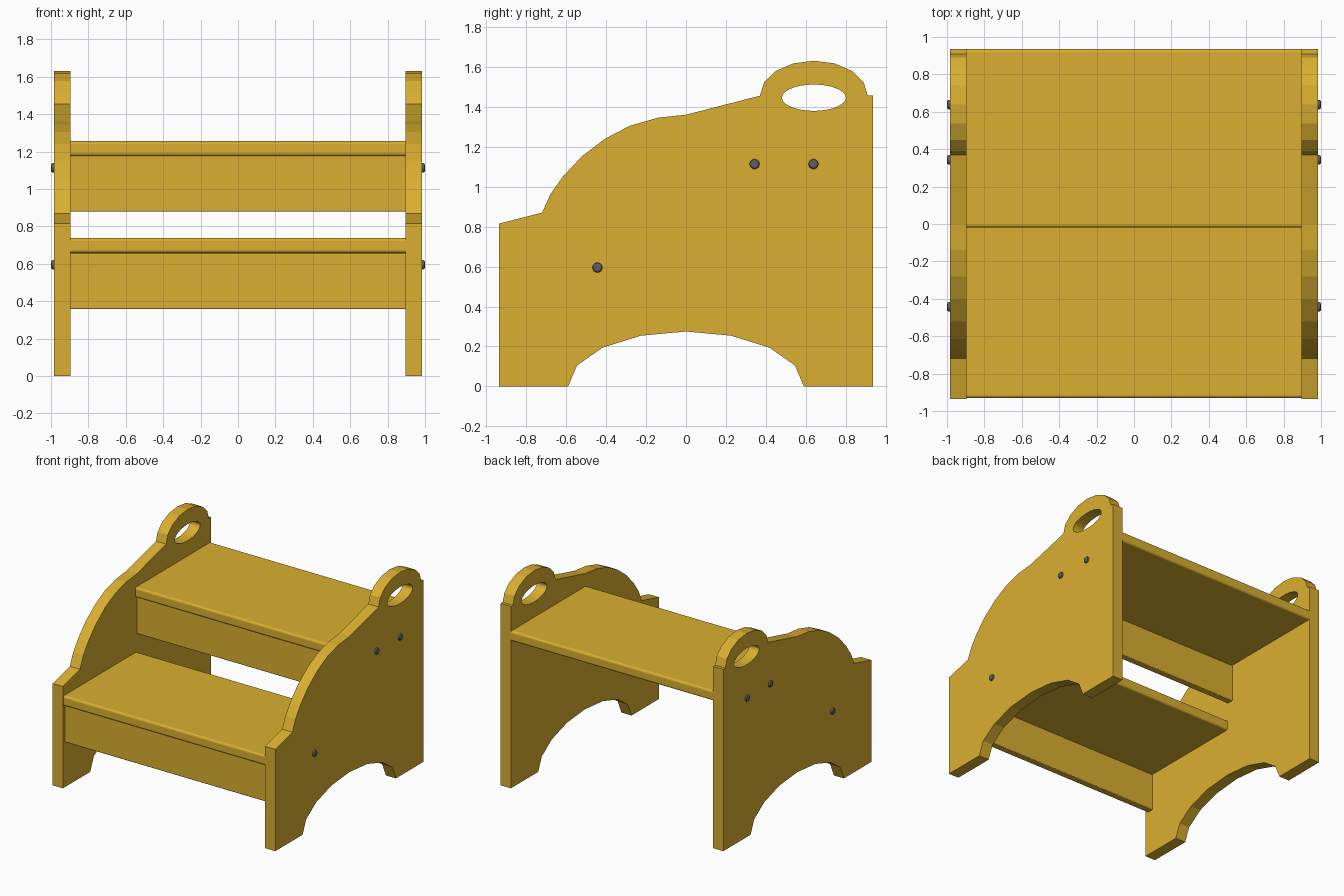
import bpy, bmesh
from math import sin, cos, pi
from mathutils import Matrix

if "Cube" in bpy.data.objects:
    bpy.data.objects.remove(bpy.data.objects["Cube"])


def material(name, color):
    m = bpy.data.materials.new(name)
    m.diffuse_color = color
    m.use_nodes = True
    m.node_tree.nodes["Principled BSDF"].inputs["Base Color"].default_value = m.diffuse_color
    return m


WOOD = material("golden_wood", (0.70, 0.43, 0.03, 1))
METAL = material("dark_metal", (0.12, 0.12, 0.13, 1))


def add_mesh(name, mesh, mat):
    ob = bpy.data.objects.new(name, mesh)
    bpy.context.collection.objects.link(ob)
    mesh.materials.clear()
    mesh.materials.append(mat)
    return ob


def ellipse(cy, cz, a, b, start, end, n):
    return [(cy + a * cos(start + (end - start) * i / n),
             cz + b * sin(start + (end - start) * i / n)) for i in range(n + 1)]


# Side panel outline (y, z): foot arch, grip arc, then the sweeping front edge
outline = [(-0.935, 0)]
outline += ellipse(0, 0, 0.59, 0.275, pi, 0, 8)
outline += [(0.935, 0), (0.935, 1.455)]
outline += ellipse(0.64, 1.455, 0.27, 0.175, 0, pi, 8)
outline += [(0, 1.36), (-0.14, 1.345), (-0.28, 1.305), (-0.405, 1.24),
            (-0.52, 1.153), (-0.615, 1.052), (-0.678, 0.963),
            (-0.72, 0.87), (-0.935, 0.815)]
hole = ellipse(0.64, 1.445, 0.16, 0.066, 0, 2 * pi, 28)[:-1]


def panel(name, x):
    # Filled 2D curve with the grip hole, extruded to board thickness
    cu = bpy.data.curves.new(name, 'CURVE')
    cu.dimensions = '2D'
    cu.fill_mode = 'BOTH'
    cu.extrude = 0.045
    for pts in (outline, hole):
        sp = cu.splines.new('POLY')
        sp.points.add(len(pts) - 1)
        for p, (y, z) in zip(sp.points, pts):
            p.co = (y, z, 0, 1)
        sp.use_cyclic_u = True
    tmp = bpy.data.objects.new(name + "_curve", cu)
    bpy.context.collection.objects.link(tmp)
    bpy.context.view_layer.update()
    mesh = bpy.data.meshes.new_from_object(tmp)
    bpy.data.objects.remove(tmp)
    # Stand the outline up in the YZ plane
    mesh.transform(Matrix(((0, 0, 1, x), (1, 0, 0, 0), (0, 1, 0, 0), (0, 0, 0, 1))))
    bm = bmesh.new()
    bm.from_mesh(mesh)
    bmesh.ops.remove_doubles(bm, verts=bm.verts, dist=1e-5)
    bmesh.ops.recalc_face_normals(bm, faces=bm.faces)
    for f in bm.faces:
        f.smooth = False
    bm.to_mesh(mesh)
    bm.free()
    add_mesh(name, mesh, WOOD)


def board(name, y0, y1, z0, z1, bevel):
    # Plank spanning between the panels with eased long edges
    w = 0.895
    bm = bmesh.new()
    bmesh.ops.create_cube(bm, size=1, matrix=Matrix.Translation(
        (0, (y0 + y1) / 2, (z0 + z1) / 2)) @ Matrix.Diagonal((2 * w, y1 - y0, z1 - z0, 1)))
    long_edges = [e for e in bm.edges if abs(e.verts[0].co.x - e.verts[1].co.x) > 1]
    bmesh.ops.bevel(bm, geom=long_edges, offset=bevel, segments=3,
                    profile=0.5, affect='EDGES')
    mesh = bpy.data.meshes.new(name)
    bm.to_mesh(mesh)
    bm.free()
    add_mesh(name, mesh, WOOD)


def screw(name, side, y, z):
    # Low domed screw head on the outer face
    bm = bmesh.new()
    bmesh.ops.create_cone(bm, cap_ends=True, segments=16, radius1=0.025,
                          radius2=0.025, depth=0.03)
    rim = [e for e in bm.edges if all(v.co.z > 0 for v in e.verts)]
    bmesh.ops.bevel(bm, geom=rim, offset=0.01, segments=2, profile=0.5, affect='EDGES')
    mesh = bpy.data.meshes.new(name)
    bm.to_mesh(mesh)
    bm.free()
    mesh.transform(Matrix.Translation((side * 0.985, y, z))
                   @ Matrix.Rotation(side * pi / 2, 4, 'Y'))
    add_mesh(name, mesh, METAL)


# Two steps, each a tread over a slightly recessed apron
for label, y0, y1, top in (("lower", -0.93, 0.0, 0.737), ("upper", -0.02, 0.935, 1.257)):
    board(label + "_tread", y0, y1, top - 0.08, top, 0.016)
    board(label + "_apron", y0 + 0.02, y0 + 0.075, top - 0.378, top - 0.08, 0.006)

# Side panels and their screws
for label, s in (("left", -1), ("right", 1)):
    panel(label + "_side_panel", s * 0.94)
    for i, (y, z) in enumerate(((-0.443, 0.595), (0.343, 1.113), (0.638, 1.113))):
        screw(f"{label}_screw_{i + 1}", s, y, z)
